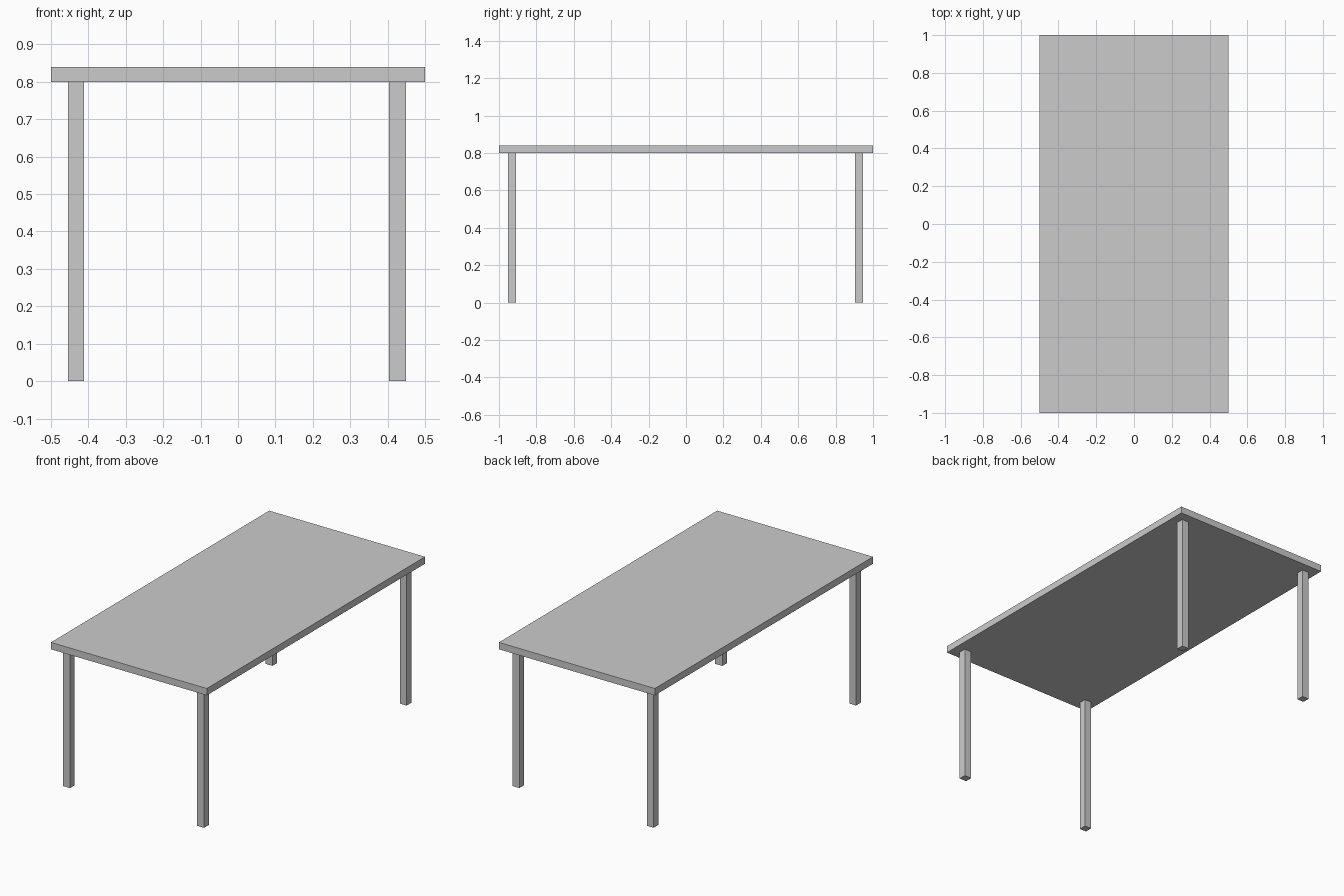
import bpy

if "Cube" in bpy.data.objects:
    bpy.data.objects.remove(bpy.data.objects["Cube"])


def box(name, x0, x1, y0, y1, z0, z1):
    bpy.ops.mesh.primitive_cube_add(size=1, location=((x0 + x1) / 2, (y0 + y1) / 2, (z0 + z1) / 2))
    ob = bpy.context.object
    ob.name = name
    ob.scale = (x1 - x0, y1 - y0, z1 - z0)
    bpy.ops.object.transform_apply(location=False, rotation=False, scale=True)
    return ob


# Flat rectangular top
TOP_Z = 0.8
box("table_top", -0.5, 0.5, -1.0, 1.0, TOP_Z, 0.84)

# Four square legs; the front right one is slightly wider
LEFT, RIGHT = (-0.455, -0.412), (0.406, 0.449)
FRONT, BACK = (-0.952, -0.909), (0.904, 0.947)
legs = {
    "front_left_leg": (LEFT, FRONT),
    "front_right_leg": ((0.403, 0.449), FRONT),
    "back_left_leg": (LEFT, BACK),
    "back_right_leg": (RIGHT, BACK),
}
for name, (xs, ys) in legs.items():
    box(name, *xs, *ys, 0.0, TOP_Z)
